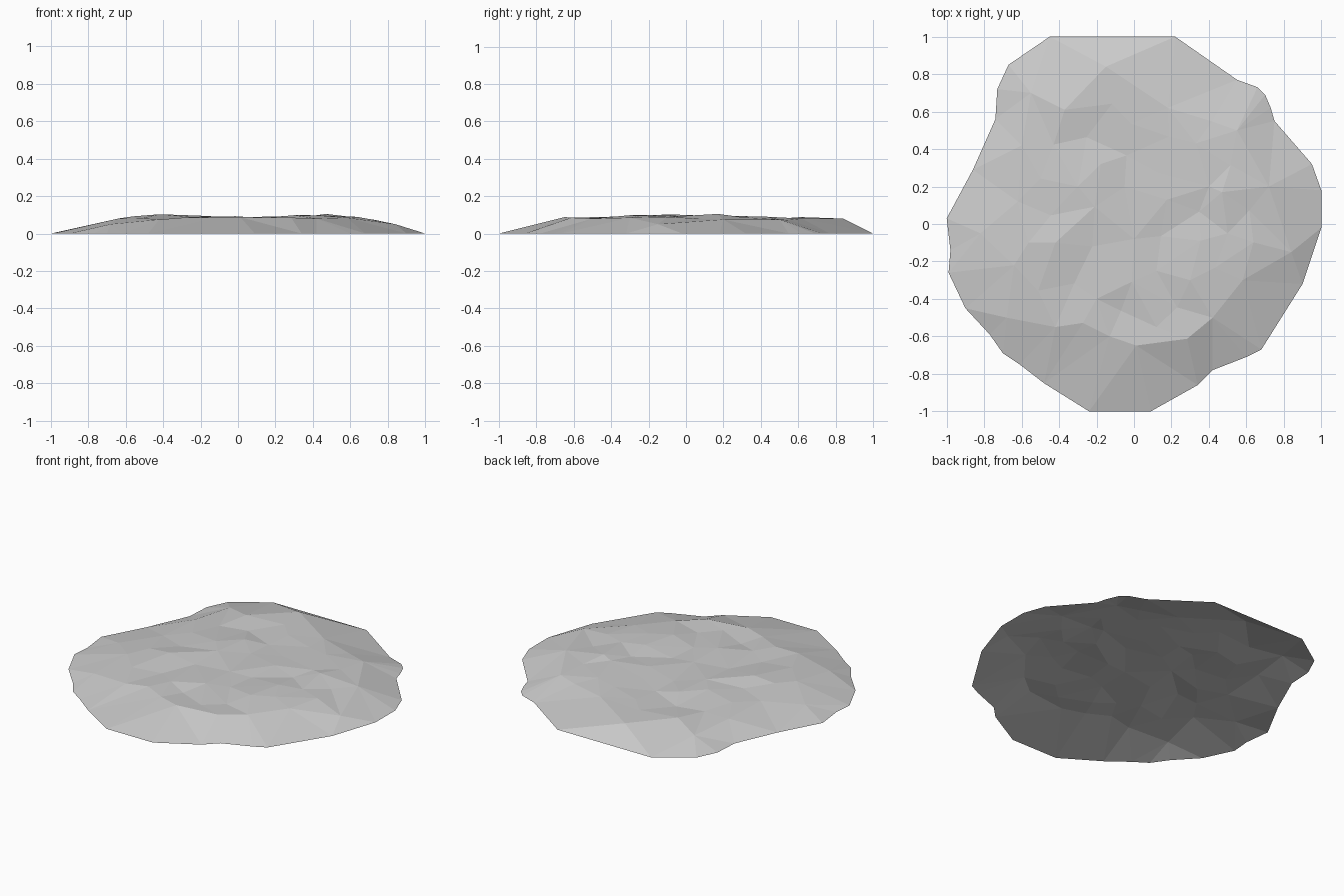
import bpy, random
from mathutils import Vector
from mathutils.geometry import delaunay_2d_cdt

if "Cube" in bpy.data.objects:
    bpy.data.objects.remove(bpy.data.objects["Cube"])

random.seed(4)

# Irregular ground outline, all at z = 0
outline = [(-.45, 1), (.22, 1), (.55, .77), (.66, .73), (.70, .69), (.73, .62),
           (.75, .55), (.95, .32), (1, .18), (1, -.02), (.90, -.32), (.68, -.67),
           (.60, -.71), (.42, -.78), (.34, -.86), (.09, -1), (-.24, -1),
           (-.48, -.85), (-.61, -.75), (-.70, -.69), (-.77, -.59), (-.90, -.45),
           (-.99, -.26), (-.98, -.14), (-1, .03), (-.86, .29), (-.74, .56),
           (-.73, .72), (-.67, .85)]

# Main bumps and hollows of the mound
bumps = [(-.15, .84, .08), (-.37, .61, .088), (.18, .62, .08), (.33, .43, .09),
         (.55, .5, .075), (.40, .2, .095), (.47, .17, .105), (.72, .2, .075),
         (.84, -.15, .05), (.30, -.3, .098), (.58, -.3, .085), (.42, -.5, .08),
         (-.13, -.6, .085), (.12, -.55, .08), (-.2, -.4, .09), (-.42, -.1, .103),
         (-.64, -.22, .08), (-.82, -.05, .04), (-.62, .12, .075), (-.6, .42, .07),
         (-.3, .2, .095), (-.05, .2, .082), (-.68, -.5, .05), (-.42, -.55, .075),
         (.0, -.08, .085), (.12, -.25, .082), (-.55, .7, .055), (.5, -.05, .092)]


def near(x, y, gap):
    return any((x - p[0]) ** 2 + (y - p[1]) ** 2 < gap * gap for p in points)


def height(x, y):
    # Inverse-distance blend of the bumps, with a little roughness
    ws = [(1 / ((x - a) ** 2 + (y - b) ** 2 + .002) ** 1.5, c) for a, b, c in bumps]
    z = sum(w * c for w, c in ws) / sum(w for w, _ in ws)
    return z + random.uniform(-.012, .008)


# Fill between the bumps with scattered smaller facets
points = [(x, y, 0) for x, y in outline] + bumps
for _ in range(600):
    x, y = random.uniform(-.65, .65), random.uniform(-.65, .72)
    if x * x + y * y < .48 and not near(x, y, .14):
        points.append((x, y, height(x, y)))

# Triangulate inside the outline: an open faceted shell
n = len(outline)
co, _, faces, orig, _, _ = delaunay_2d_cdt(
    [Vector(p[:2]) for p in points], [], [list(range(n))[::-1]], 1, 1e-5)
verts = [(v.x, v.y, points[o[0]][2] if o else 0) for v, o in zip(co, orig)]

mesh = bpy.data.meshes.new("rock_mound")
mesh.from_pydata(verts, [], faces)
mesh.update()
mound = bpy.data.objects.new("rock_mound", mesh)
bpy.context.collection.objects.link(mound)
